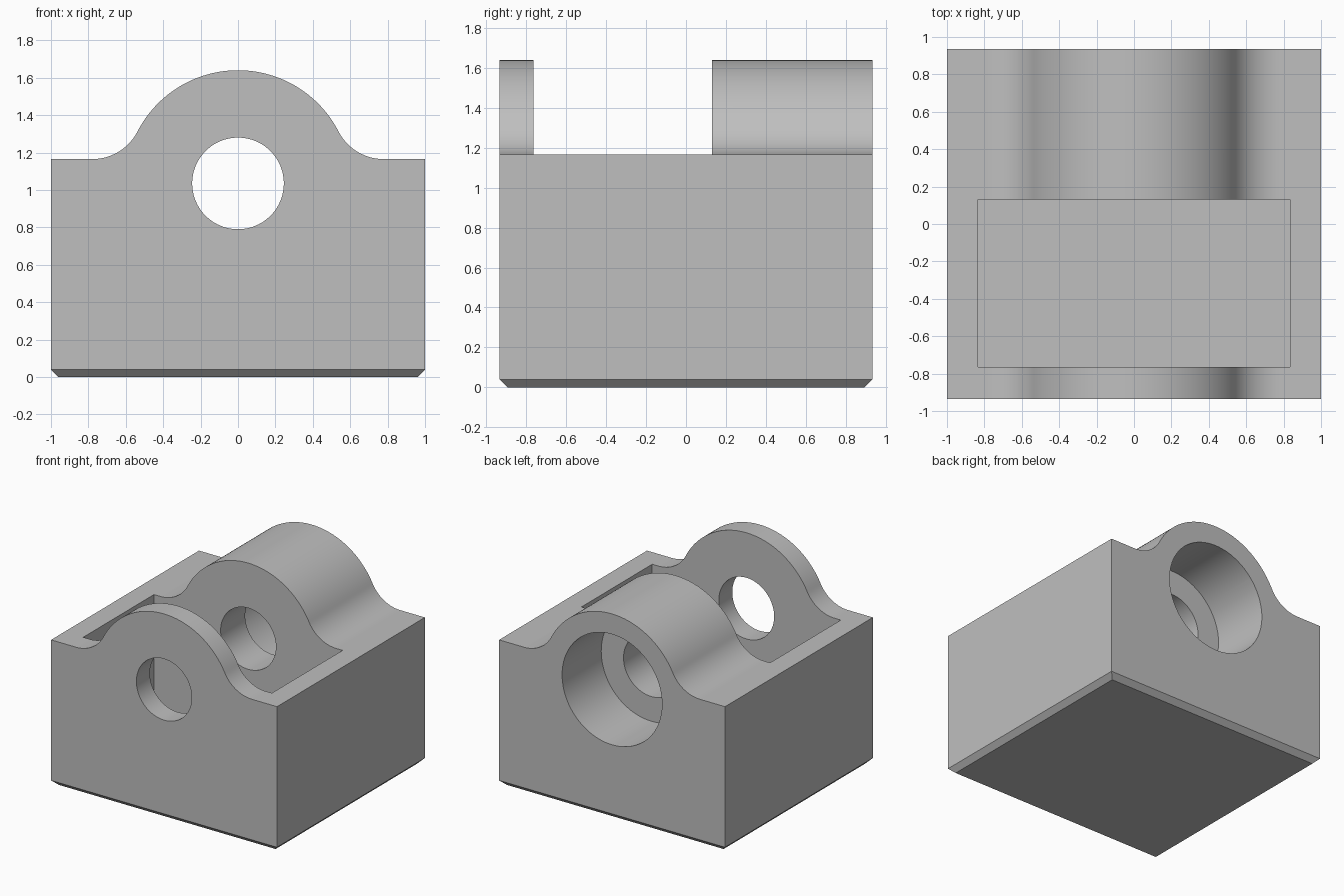
import bpy, bmesh
from math import sin, cos, pi, atan2, sqrt, radians

old = bpy.data.objects.get("Cube")
if old:
    bpy.data.objects.remove(old, do_unlink=True)

HALF_DEPTH = 0.935
SHOULDER = 1.165     # height of the flat shoulders
AXIS = 1.035         # height of the bore axis
HUMP = 0.605         # radius of the housing
FILLET = 0.272       # radius of the concave blend

grey = bpy.data.materials.new("plain grey")
grey.use_nodes = True
colour = (0.52, 0.52, 0.52, 1)
grey.diffuse_color = colour
grey.node_tree.nodes["Principled BSDF"].inputs["Base Color"].default_value = colour


def extrude_profile(name, points, y0, y1):
    """Solid made from an x-z outline swept along y."""
    bm = bmesh.new()
    face = bm.faces.new([bm.verts.new((x, y0, z)) for x, z in points])
    swept = bmesh.ops.extrude_face_region(bm, geom=[face])["geom"]
    verts = [v for v in swept if isinstance(v, bmesh.types.BMVert)]
    bmesh.ops.translate(bm, verts=verts, vec=(0, y1 - y0, 0))
    bmesh.ops.recalc_face_normals(bm, faces=bm.faces)
    mesh = bpy.data.meshes.new(name)
    bm.to_mesh(mesh)
    bm.free()
    mesh.materials.append(grey)
    obj = bpy.data.objects.new(name, mesh)
    bpy.context.collection.objects.link(obj)
    return obj


def arc(cx, cz, r, a0, a1, n):
    return [(cx + r * cos(a0 + (a1 - a0) * i / n),
             cz + r * sin(a0 + (a1 - a0) * i / n)) for i in range(n + 1)]


def circle(r):
    return arc(0, AXIS, r, 0, 2 * pi, 96)[:-1]


# Block outline: right half is fillet then hump, mirrored for the other half
fz = SHOULDER + FILLET
fx = sqrt((HUMP + FILLET) ** 2 - (fz - AXIS) ** 2)
tangent = atan2(fz - AXIS, fx)
half = [(1, 0), (1, SHOULDER)]
half += arc(fx, fz, FILLET, -pi / 2, tangent - pi, 20)
half += arc(0, AXIS, HUMP, tangent, pi / 2, 28)[1:]
outline = half + [(-x, z) for x, z in reversed(half[:-1])]
block = extrude_profile("bearing_block", outline, -HALF_DEPTH, HALF_DEPTH)

# Chamfer around the bottom
bm = bmesh.new()
bm.from_mesh(block.data)
rim = [e for e in bm.edges if all(v.co.z < 0.001 for v in e.verts)]
bmesh.ops.bevel(bm, geom=rim, offset=0.04, segments=1, affect='EDGES')
bm.to_mesh(block.data)
bm.free()

# Shaft bore, wide bore at the back, and the deep pocket between the walls
pocket = [(-0.835, 0.2), (0.835, 0.2), (0.835, 2), (-0.835, 2)]
cutters = [
    extrude_profile("shaft_bore_cutter", circle(0.245), -1.1, 1.1),
    extrude_profile("wide_bore_cutter", circle(0.4425), 0.44, 1.1),
    extrude_profile("pocket_cutter", pocket, -0.765, 0.13),
]
bpy.ops.object.select_all(action='DESELECT')
bpy.context.view_layer.objects.active = block
block.select_set(True)
for cutter in cutters:
    cutter.hide_render = True
    mod = block.modifiers.new(cutter.name, 'BOOLEAN')
    mod.operation = 'DIFFERENCE'
    mod.solver = 'EXACT'
    mod.object = cutter
    bpy.ops.object.modifier_apply(modifier=mod.name)
    bpy.data.objects.remove(cutter, do_unlink=True)

bpy.ops.object.shade_smooth_by_angle(angle=radians(25))
